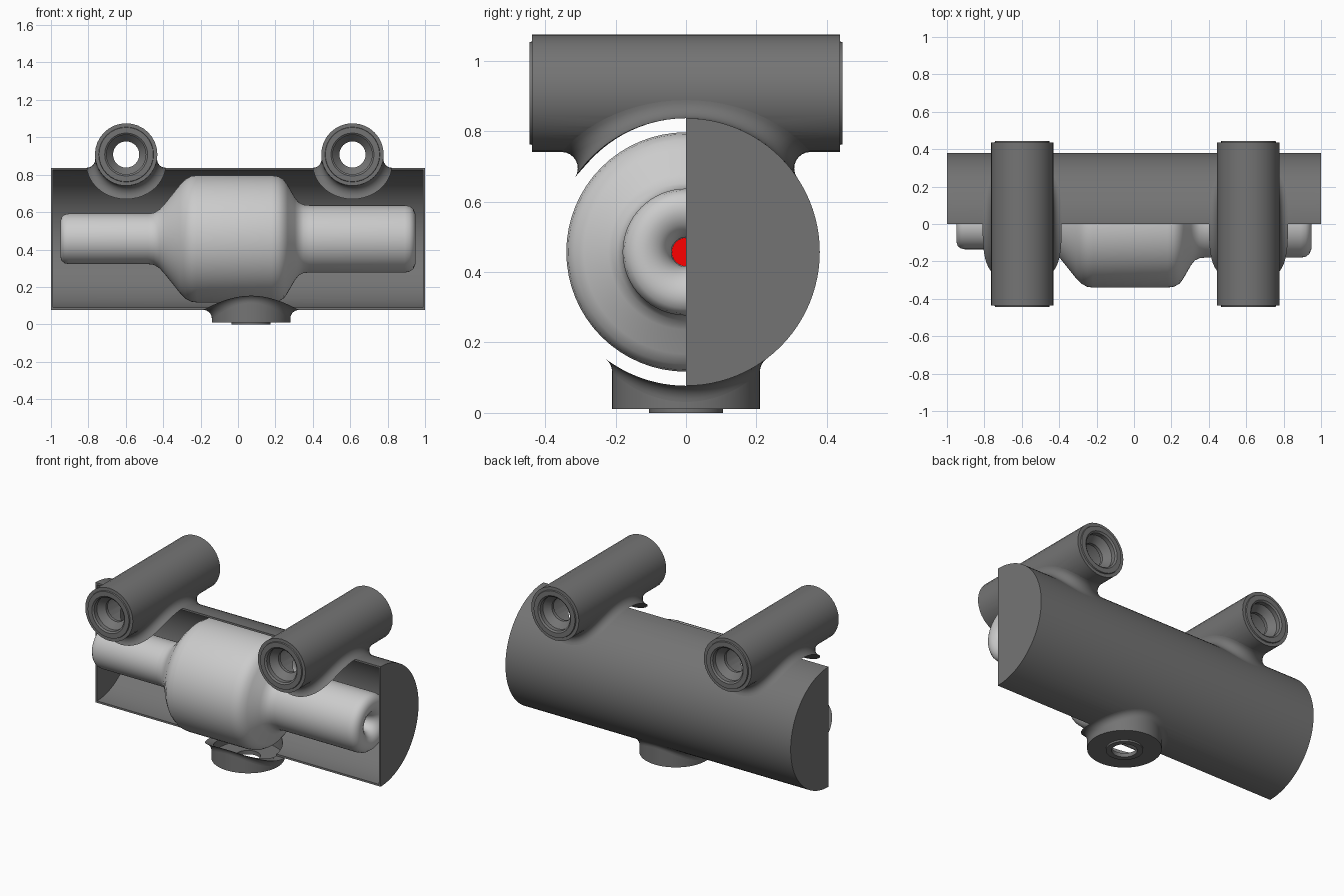
import bpy, bmesh
from math import sin, cos, pi, sqrt, acos
from mathutils import Vector as V

if "Cube" in bpy.data.objects:
    bpy.data.objects.remove(bpy.data.objects["Cube"])

CZ, R = 0.457, 0.38         # housing axis height and radius
HZ, HR = 0.908, 0.167       # upper tubes
FX, FR = 0.07, 0.21         # lower flange
RHO = 0.046                 # blend radius between tubes and housing


def material(name, color):
    m = bpy.data.materials.new(name)
    m.diffuse_color = color
    m.use_nodes = True
    m.node_tree.nodes["Principled BSDF"].inputs["Base Color"].default_value = m.diffuse_color
    return m


dark = material("dark_grey", (0.175, 0.175, 0.175, 1))
red = material("red", (1.0, 0.0, 0.0, 1))


def finish(name, bm, mat=None):
    bmesh.ops.remove_doubles(bm, verts=bm.verts, dist=1e-5)
    bmesh.ops.recalc_face_normals(bm, faces=bm.faces)
    me = bpy.data.meshes.new(name)
    bm.to_mesh(me)
    bm.free()
    if mat:
        me.materials.append(mat)
    ob = bpy.data.objects.new(name, me)
    bpy.context.collection.objects.link(ob)
    return ob


def smooth(ob, angle=0.6):
    bpy.ops.object.select_all(action='DESELECT')
    ob.select_set(True)
    bpy.context.view_layer.objects.active = ob
    bpy.ops.object.shade_smooth_by_angle(angle=angle)


def loft(name, rings, wrap, mat=None):
    """Bridge closed rings of points; wrap joins the last ring to the first."""
    bm = bmesh.new()
    vs = [[bm.verts.new(p) for p in ring] for ring in rings]
    n = len(vs[0])
    for i in range(len(vs) if wrap else len(vs) - 1):
        a, b = vs[i], vs[(i + 1) % len(vs)]
        for j in range(n):
            k = (j + 1) % n
            bm.faces.new((a[j], a[k], b[k], b[j]))
    if not wrap:
        bm.faces.new(vs[0])
        bm.faces.new(vs[-1])
    return finish(name, bm, mat)


def lathe(name, prof, axis, origin, wrap=False, n=48, mat=None):
    """Turn (position, radius) points around the x, y or z axis."""
    rings = []
    for u, r in prof:
        ring = []
        for j in range(n):
            c, s = r * cos(2 * pi * j / n), r * sin(2 * pi * j / n)
            p = {'x': (u, c, s), 'y': (c, u, s), 'z': (c, s, u)}[axis]
            ring.append(V(p) + V(origin))
        rings.append(ring)
    return loft(name, rings, wrap, mat)


def cut(ob, cutter):
    m = ob.modifiers.new("cut", 'BOOLEAN')
    m.operation, m.object, m.solver = 'DIFFERENCE', cutter, 'EXACT'
    cutter.hide_render = True
    bpy.context.view_layer.objects.active = ob
    bpy.ops.object.modifier_apply(modifier=m.name)


def blend_section(c, a, b, corner, steps=8):
    """Concave arc around ball centre c from a to b, closed at the corner."""
    da, db = (a - c).normalized(), (b - c).normalized()
    ang = da.angle(db)
    pts = [c + RHO * (da * sin(ang * (1 - t / steps)) + db * sin(ang * t / steps)) / sin(ang)
           for t in range(steps + 1)]
    return pts + [corner]


def on_housing(c):
    d = V((0, c.y, c.z - CZ)).normalized() * R
    return V((c.x, d.y, CZ + d.z))


# half housing: hollow half cylinder with closed ends
bm = bmesh.new()
N, walls = 48, []
for r, L in ((R, 1.0), (R - 0.012, 0.988)):
    ends = [[bm.verts.new((x, r * sin(pi * i / N), CZ + r * cos(pi * i / N)))
             for i in range(N + 1)] for x in (-L, L)]
    for i in range(N):
        bm.faces.new((ends[0][i], ends[0][i + 1], ends[1][i + 1], ends[1][i]))
    for e in ends:
        bm.faces.new(e)
    walls.append([ends[0][0], ends[0][-1], ends[1][-1], ends[1][0]])
for i in range(4):
    k = (i + 1) % 4
    bm.faces.new((walls[0][i], walls[0][k], walls[1][k], walls[1][i]))
housing = finish("half_housing", bm, dark)

# openings in the housing under the flange and the tubes
core_cut = lathe("housing_core_cutter", [(-1.2, R), (1.2, R)], 'x', (0, 0, CZ), n=96)
cutters = [core_cut]
sides = (("left", -0.598), ("right", 0.612))
openings = [lathe("flange_cutter", [(-0.1, FR - 0.012), (0.3, FR - 0.012)], 'z', (FX, 0, 0))]
for side, hx in sides:
    openings.append(lathe(side + "_tube_cutter", [(-0.35, HR - 0.012), (0.35, HR - 0.012)],
                          'y', (hx, 0, HZ)))
for c in openings:
    cut(housing, c)
cutters += openings
smooth(housing)

# hollow upper cross tubes with stepped mouths, and their blends into the housing
half = [(0.35, HR - 0.012), (0.35, 0.07), (0.37, 0.07), (0.41, 0.105), (0.437, 0.105),
        (0.445, 0.115), (0.445, 0.145), (0.437, 0.147), (0.437, HR)]
tube_prof = half + [(-u, r) for u, r in reversed(half)]


def tube_point(s, grow):
    """Point on the crossing of tube and housing, both enlarged by grow."""
    r, big = HR + grow, R + grow
    th = acos((HZ - CZ - big) / r) * cos(s)
    z = HZ - r * cos(th)
    y = sqrt(max(0, big ** 2 - (z - CZ) ** 2))
    return V((r * sin(th), y if sin(s) >= 0 else -y, z))


for side, hx in sides:
    tube = lathe(side + "_cross_tube", tube_prof, 'y', (hx, 0, HZ), wrap=True, n=32, mat=dark)
    cut(tube, core_cut)
    smooth(tube)
    rings = []
    for i in range(64):
        s = 2 * pi * i / 64
        c = tube_point(s, RHO)
        d = V((c.x, 0, c.z - HZ)).normalized() * HR
        on_tube = V((d.x, c.y, HZ + d.z))
        sec = blend_section(c, on_tube, on_housing(c), tube_point(s, 0))
        rings.append([p + V((hx, 0, 0)) for p in sec])
    smooth(loft(side + "_tube_blend", rings, True, dark))

# hollow lower flange with raised ring and bore in its floor
flange = lathe("drain_flange", [(0, 0.072), (0, 0.105), (0.011, 0.105), (0.011, FR),
                                (0.2, FR), (0.2, FR - 0.012), (0.025, FR - 0.012),
                                (0.025, 0.072)], 'z', (FX, 0, 0), wrap=True, n=64, mat=dark)
cut(flange, core_cut)
smooth(flange)


def flange_point(s, grow):
    r = FR + grow
    y = r * sin(s)
    return V((r * cos(s), y, CZ - sqrt((R + grow) ** 2 - y * y)))


rings = []
for i in range(64):
    s = 2 * pi * i / 64
    c = flange_point(s, RHO)
    on_flange = V((FR * cos(s), FR * sin(s), c.z))
    sec = blend_section(c, on_flange, on_housing(c), flange_point(s, 0))
    rings.append([p + V((FX, 0, 0)) for p in sec])
smooth(loft("flange_blend", rings, True, dark))

# inner vessel, turned around the long axis, with dimpled right end
vessel_prof = [(-0.95, 0.02), (-0.95, 0.095), (-0.942, 0.118), (-0.928, 0.13), (-0.905, 0.135),
               (-0.48, 0.135), (-0.45, 0.139), (-0.42, 0.157), (-0.39, 0.19), (-0.31, 0.29),
               (-0.28, 0.32), (-0.25, 0.336), (-0.22, 0.34), (0.18, 0.34), (0.215, 0.335),
               (0.245, 0.318), (0.265, 0.29), (0.305, 0.22), (0.325, 0.195), (0.35, 0.183),
               (0.38, 0.18), (0.892, 0.18), (0.918, 0.175), (0.938, 0.16), (0.948, 0.135),
               (0.948, 0.11), (0.936, 0.08), (0.91, 0.055), (0.87, 0.042), (0.76, 0.04)]
vessel = lathe("inner_vessel", vessel_prof, 'x', (0, 0, CZ), n=64)
smooth(vessel)

# red plug deep in the vessel opening
lathe("red_plug", [(0.74, 0.041), (0.775, 0.041)], 'x', (0, 0, CZ), n=32, mat=red)

for c in cutters:
    bpy.data.objects.remove(c, do_unlink=True)
